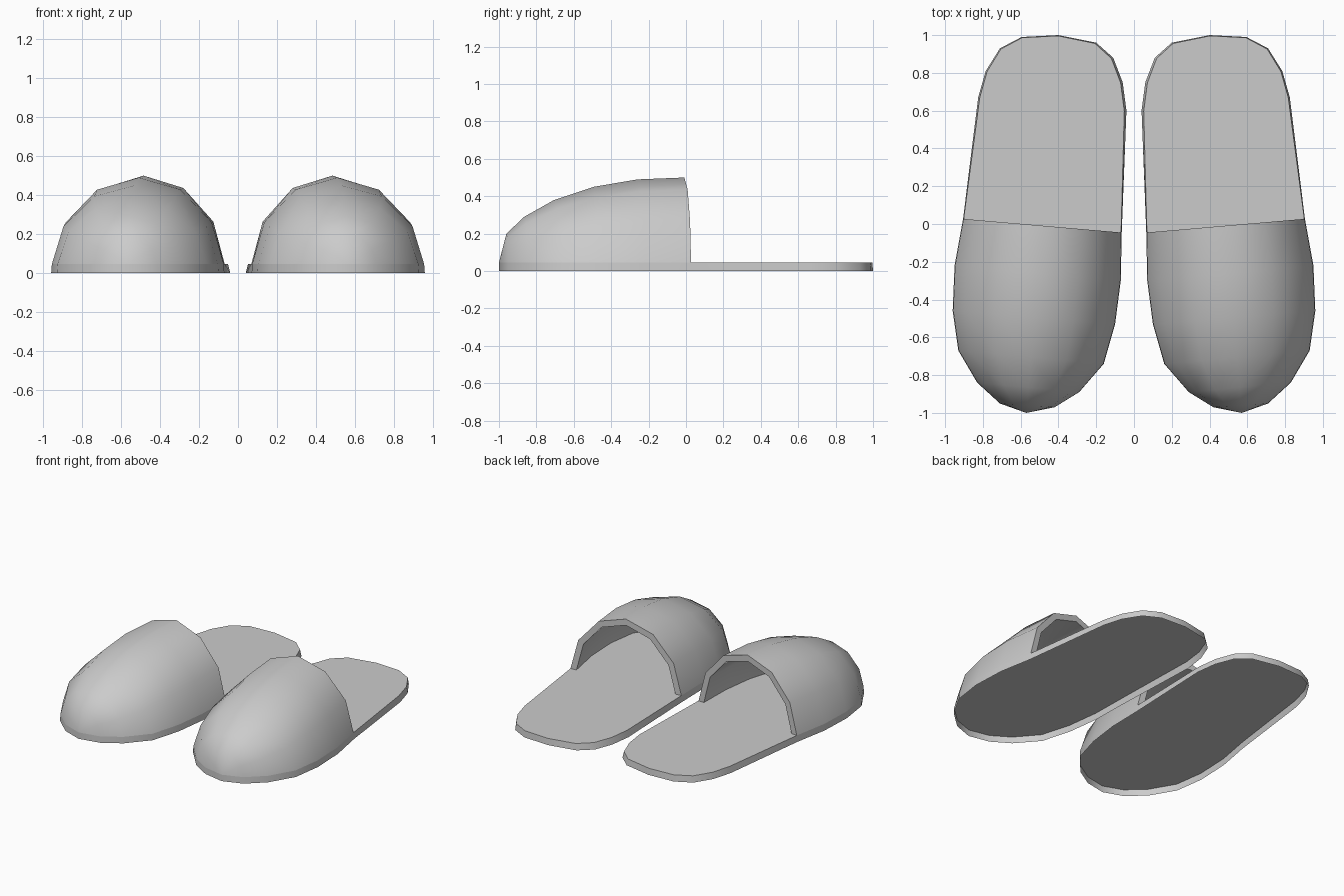
import bpy, bmesh, math
from mathutils import Vector

cube = bpy.data.objects.get("Cube")
if cube:
    bpy.data.objects.remove(cube, do_unlink=True)

grey = bpy.data.materials.new("plain_grey")
grey.use_nodes = True
grey.diffuse_color = (0.6, 0.6, 0.6, 1)
grey.node_tree.nodes["Principled BSDF"].inputs["Base Color"].default_value = (0.6, 0.6, 0.6, 1)

# Footprint of the left slipper, counter-clockwise from the toe tip
OUTLINE = [(0.57, -1), (0.71, -0.95), (0.83, -0.84), (0.93, -0.67), (0.96, -0.46),
           (0.95, -0.22), (0.905, 0.027), (0.825, 0.67), (0.785, 0.81), (0.71, 0.93),
           (0.595, 0.99), (0.4, 1), (0.2, 0.96), (0.11, 0.88), (0.06, 0.75),
           (0.04, 0.6), (0.065, -0.045), (0.07, -0.3), (0.1, -0.53), (0.16, -0.74),
           (0.29, -0.89), (0.42, -0.97)]
SOLE = 0.046      # sole height
WALL = 0.045      # upper thickness
RIDGE = [0.2, 0.29, 0.38, 0.45, 0.49, 0.5]     # crest heights, toe to opening
ARCH = [(0, 0), (0.07, 0.48), (0.255, 0.86), (0.5, 1),
        (0.745, 0.86), (0.93, 0.48), (1, 0)]   # across, up


def top_point(x, y):
    """Top edge of the sole: drawn in more around the heel than the toe."""
    sx, sy = (0.975, 0.996) if y > 0.1 else (0.992, 1)
    return Vector((0.5 + (x - 0.5) * sx, y * sy, SOLE))


TOP = [top_point(x, y) for x, y in OUTLINE]


def finish(bm, name, side, angle):
    """Place the part on one foot, orient and shade it."""
    for v in bm.verts:
        v.co.x *= side
    if side < 0:
        bmesh.ops.reverse_faces(bm, faces=bm.faces)
    bmesh.ops.remove_doubles(bm, verts=bm.verts, dist=0.0005)
    for f in bm.faces:
        f.smooth = True
    mesh = bpy.data.meshes.new(name)
    bm.to_mesh(mesh)
    bm.free()
    mesh.set_sharp_from_angle(angle=math.radians(angle))
    mesh.materials.append(grey)
    bpy.context.collection.objects.link(bpy.data.objects.new(name, mesh))


def bridge(bm, a, b):
    for i in range(len(a)):
        j = (i + 1) % len(a)
        bm.faces.new((a[i], a[j], b[j], b[i]))


def build_sole(name, side):
    """A plate with a skirt, hollow underneath."""
    bm = bmesh.new()
    low = [bm.verts.new((x, y, 0)) for x, y in OUTLINE]
    high = [bm.verts.new(p) for p in TOP]
    bm.faces.new(high)
    bridge(bm, low, high)
    finish(bm, name, side, 35)


def arch(left, right, height, inset, back):
    """Points of one cross-section of the upper."""
    step = (right - left).normalized() * inset
    shift = Vector((0, back, 0))
    a, b = left + step + shift, right - step + shift
    rise = height - inset - SOLE
    return [a.lerp(b, t) + Vector((0, 0, up * rise)) for t, up in ARCH]


def build_upper(name, side):
    bm = bmesh.new()
    n = len(ARCH)
    # The shell closes to the toe tip, inside and out
    toe = TOP[0]
    rings = [[toe] * n + [toe + Vector((0, WALL, 0))] * n]
    for i, h in enumerate(RIDGE, 1):
        left, right = TOP[-i], TOP[i]
        back = WALL * (1 - i / len(RIDGE))
        rings.append(arch(left, right, h, 0, 0) + arch(left, right, h, WALL, back)[::-1])
    rings = [[bm.verts.new(p) for p in ring] for ring in rings]
    for a, b in zip(rings, rings[1:]):
        bridge(bm, a, b)
    # Flat rim around the opening
    rim = rings[-1]
    for i in range(n - 1):
        bm.faces.new((rim[i], rim[i + 1], rim[-2 - i], rim[-1 - i]))
    bmesh.ops.remove_doubles(bm, verts=bm.verts, dist=0.0005)
    bmesh.ops.recalc_face_normals(bm, faces=bm.faces)
    finish(bm, name, side, 45)


for label, side in (("left", 1), ("right", -1)):
    build_sole(label + "_sole", side)
    build_upper(label + "_upper", side)
